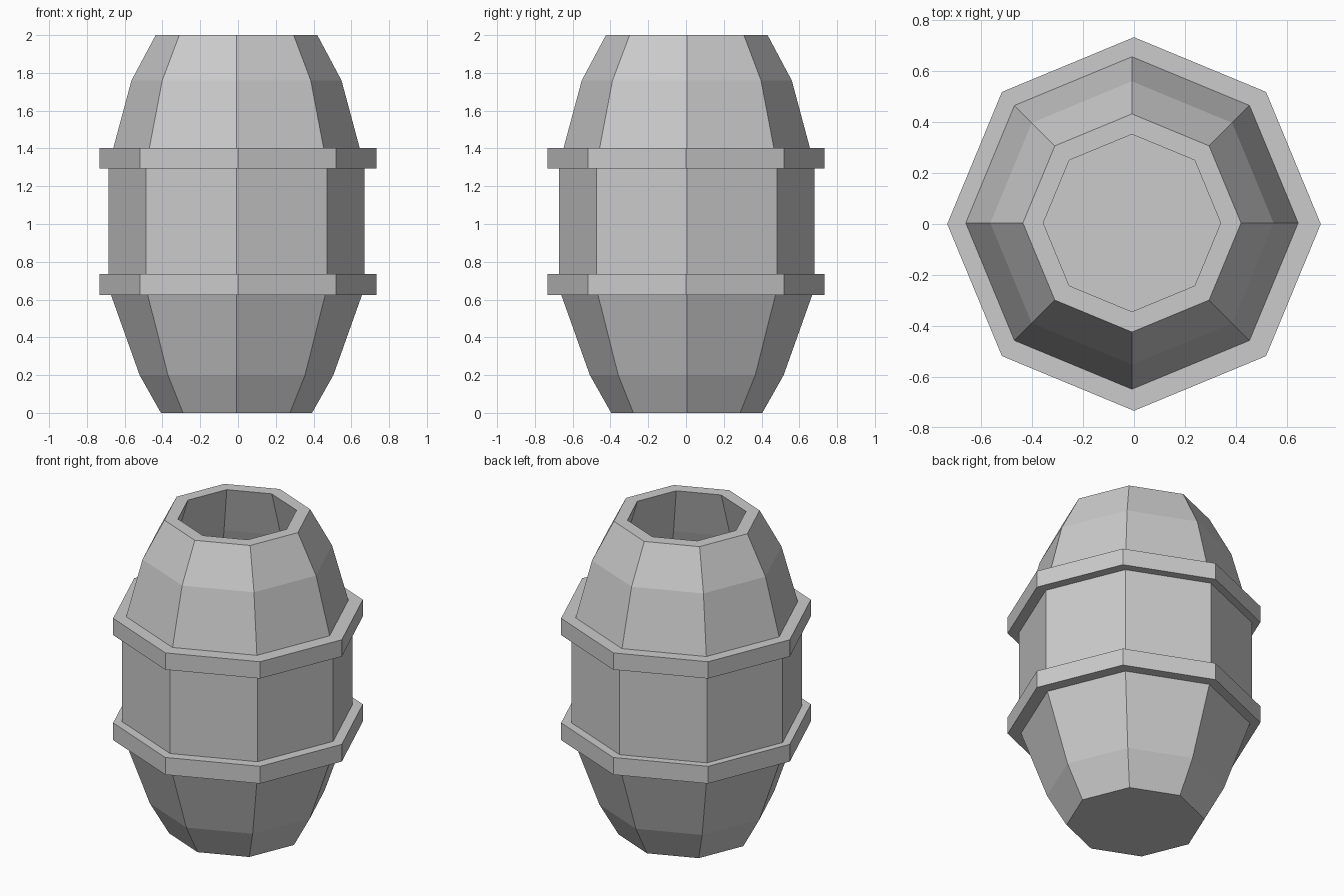
import bpy
import bmesh
from math import cos, sin, pi

SIDES = 8

old = bpy.data.objects.get("Cube")
if old:
    bpy.data.objects.remove(old, do_unlink=True)

grey = bpy.data.materials.new("plain grey")
grey.use_nodes = True
colour = (0.6, 0.6, 0.6, 1)
grey.diffuse_color = colour
grey.node_tree.nodes["Principled BSDF"].inputs["Base Color"].default_value = colour


def lathe(name, profile, centre=(0, 0), closed=False):
    """Spin a (radius, height) profile into a flat-sided solid."""
    bm = bmesh.new()
    rings = []
    for r, z in profile:
        rings.append([bm.verts.new((centre[0] + r * cos(2 * pi * i / SIDES),
                                    centre[1] + r * sin(2 * pi * i / SIDES), z))
                      for i in range(SIDES)])
    pairs = list(zip(rings, rings[1:]))
    if closed:
        pairs.append((rings[-1], rings[0]))
    else:
        bm.faces.new(rings[0])
        bm.faces.new(rings[-1])
    for low, high in pairs:
        for i in range(SIDES):
            j = (i + 1) % SIDES
            bm.faces.new((low[i], low[j], high[j], high[i]))
    bmesh.ops.recalc_face_normals(bm, faces=bm.faces)
    mesh = bpy.data.meshes.new(name)
    bm.to_mesh(mesh)
    bm.free()
    mesh.materials.append(grey)
    obj = bpy.data.objects.new(name, mesh)
    bpy.context.collection.objects.link(obj)
    return obj


# Barrel body: outer wall upwards, over the rim, then the hollow inside down to its floor
outer = [(0.40, 0), (0.513, 0.2), (0.677, 0.66), (0.677, 1.31), (0.556, 1.76), (0.428, 2)]
inner = [(0.348, 2), (0.44, 1.7), (0.59, 1.28), (0.59, 0.68), (0.44, 0.24), (0.37, 0.08)]
lathe("barrel_body", outer + inner, centre=(-0.008, 0.004))

# Two hoops around the body
for name, bottom, top in (("lower_hoop", 0.625, 0.735), ("upper_hoop", 1.295, 1.402)):
    lathe(name, [(0.733, bottom), (0.733, top), (0.62, top), (0.62, bottom)], closed=True)
